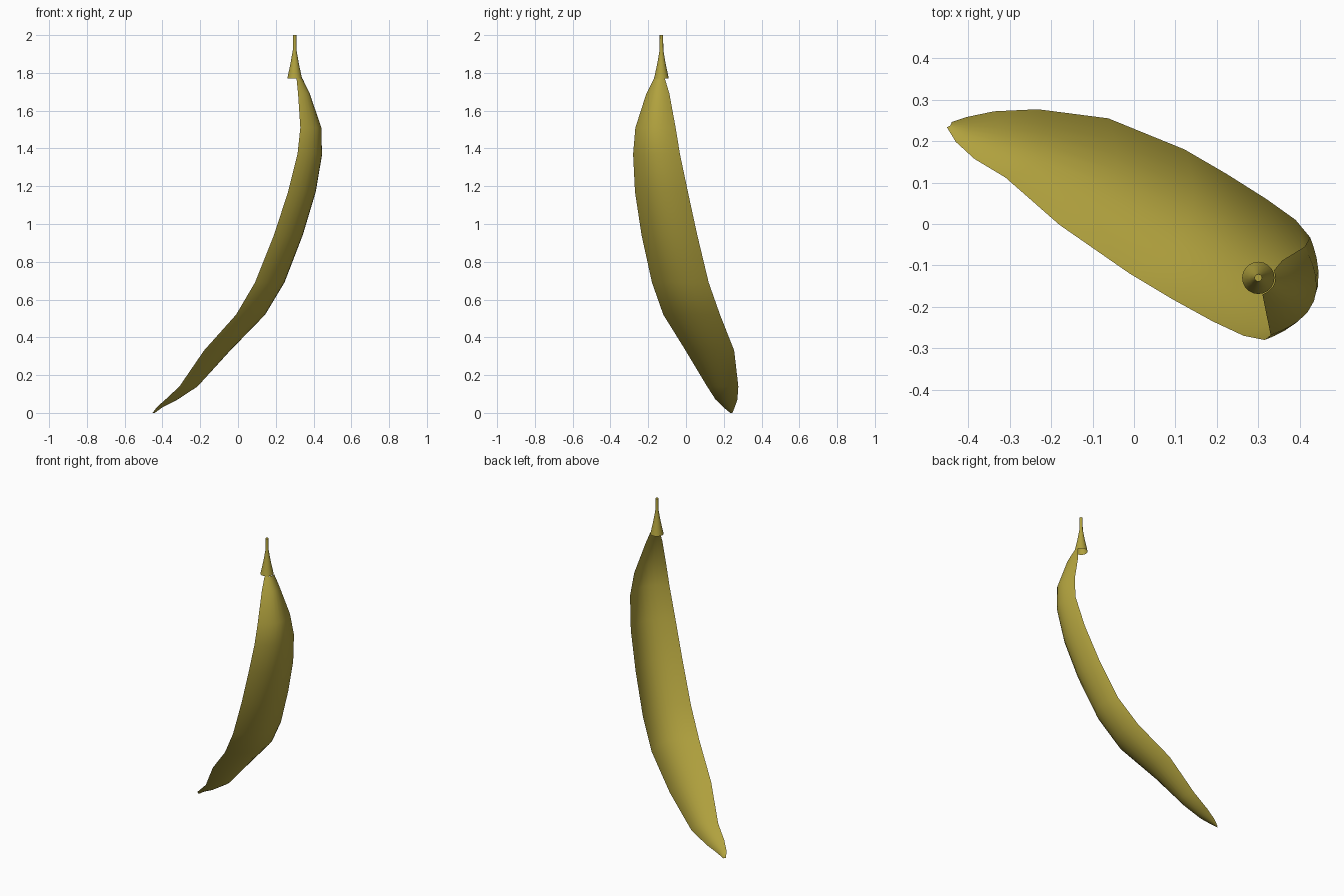
import bpy, bmesh, math
from mathutils import Vector

if "Cube" in bpy.data.objects:
    bpy.data.objects.remove(bpy.data.objects["Cube"])

olive = bpy.data.materials.new("olive_yellow")
olive.diffuse_color = (0.44, 0.36, 0.048, 1)
olive.use_nodes = True
olive.node_tree.nodes["Principled BSDF"].inputs["Base Color"].default_value = olive.diffuse_color


def make_object(name, bm):
    mesh = bpy.data.meshes.new(name)
    bm.to_mesh(mesh)
    bm.free()
    mesh.materials.append(olive)
    ob = bpy.data.objects.new(name, mesh)
    bpy.context.collection.objects.link(ob)
    bpy.ops.object.select_all(action='DESELECT')
    ob.select_set(True)
    bpy.context.view_layer.objects.active = ob
    bpy.ops.object.shade_smooth_by_angle(angle=math.radians(50))
    return ob


def bridge(bm, a, b, closed):
    n = len(a)
    for i in range(n if closed else n - 1):
        j = (i + 1) % n
        bm.faces.new((a[i], a[j], b[j], b[i]))


# Petal: cupped sheet; each row is z, near edge x y, far edge x y, cup depth
rows = [
    (1.77, .310, -.170, .338, -.112, .015),
    (1.69, .318, -.210, .358, -.088, .042),
    (1.51, .330, -.268, .412, -.055, .068),
    (1.37, .315, -.280, .425, -.032, .070),
    (1.17, .265, -.270, .390, .010, .077),
    (0.94, .190, -.235, .320, .060, .080),
    (0.69, .090, -.180, .225, .120, .080),
    (0.52, -.010, -.120, .122, .180, .080),
    (0.33, -.180, -.002, -.062, .255, .074),
    (0.14, -.310, .112, -.232, .277, .055),
    (0.07, -.385, .157, -.338, .272, .040),
    (0.03, -.430, .198, -.405, .258, .018),
    (0.00, -.452, .234, -.440, .246, .003),
]
SEG = 12
bm = bmesh.new()
rings = []
for z, lx, ly, rx, ry, depth in rows:
    near, far = Vector((lx, ly, z)), Vector((rx, ry, z))
    across = (far - near).normalized()
    out = Vector((across.y, -across.x, 0))
    ring = []
    for i in range(SEG + 1):
        t = -math.cos(math.pi * i / SEG)
        p = near.lerp(far, (t + 1) / 2) + out * depth * (1 - t * t)
        ring.append(bm.verts.new(p))
    rings.append(ring)
for a, b in zip(rings, rings[1:]):
    bridge(bm, b, a, False)
make_object("petal", bm)

# Stem: flared tube, open underneath and capped on top
profile = [(.039, 1.77), (.022, 1.85), (.010, 1.92), (.009, 2.0)]
SIDES = 20
bm = bmesh.new()
rings = [[bm.verts.new((.30 + r * math.cos(2 * math.pi * i / SIDES),
                        -.13 + r * math.sin(2 * math.pi * i / SIDES), z))
          for i in range(SIDES)] for r, z in profile]
for a, b in zip(rings, rings[1:]):
    bridge(bm, a, b, True)
bm.faces.new(rings[-1])
make_object("stem", bm)
